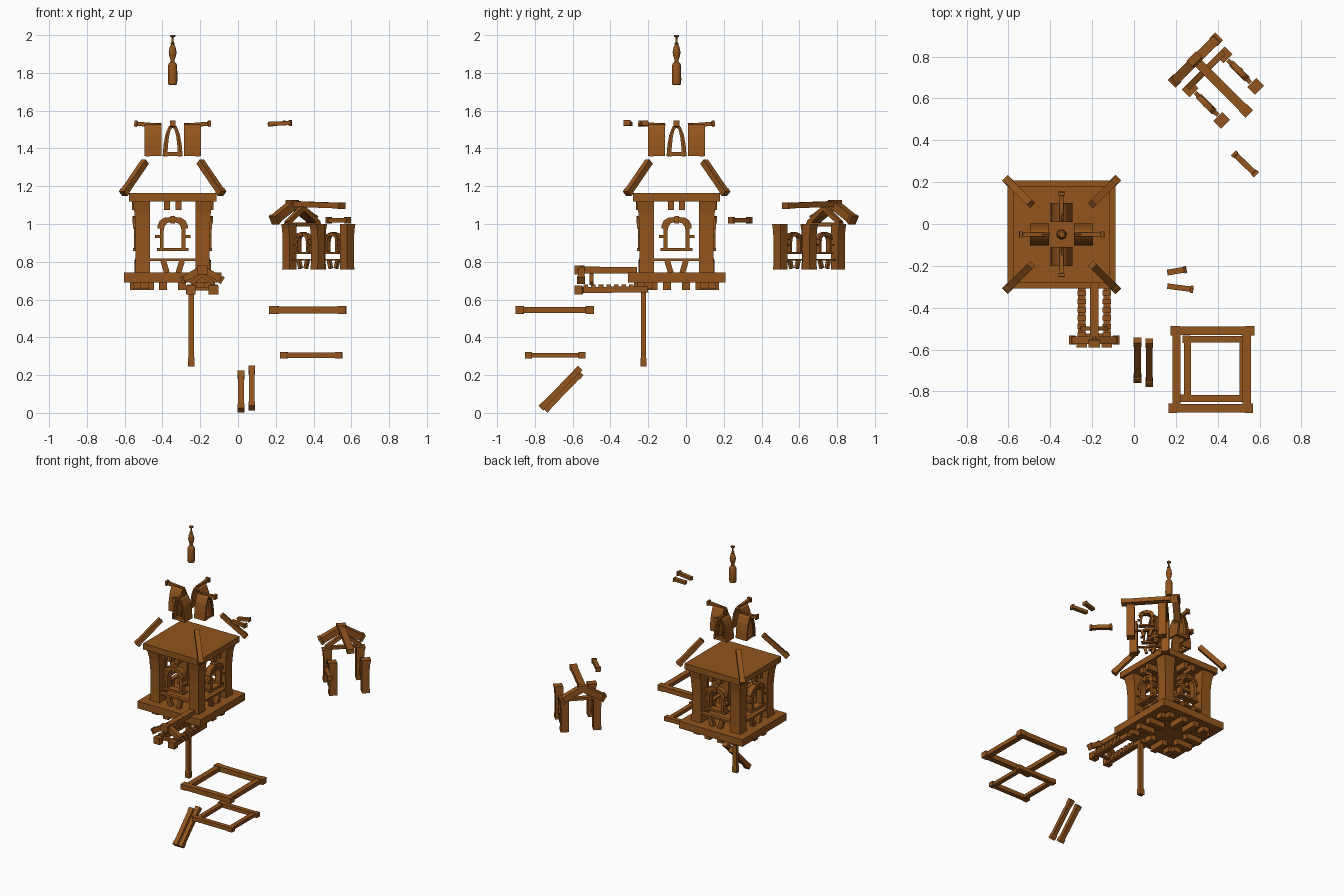
import bpy, bmesh
from math import sin, cos, pi, radians
from mathutils import Vector, Matrix

if "Cube" in bpy.data.objects:
    bpy.data.objects.remove(bpy.data.objects["Cube"])

wood = bpy.data.materials.new("brown_wood")
wood.diffuse_color = (0.29, 0.09, 0.012, 1)
wood.use_nodes = True
wood.node_tree.nodes["Principled BSDF"].inputs["Base Color"].default_value = wood.diffuse_color
I = Matrix.Identity(4)


def loft(name, rings, M=I):
    """Skin matching rings of points and cap both ends."""
    bm = bmesh.new()
    vs = [[bm.verts.new(M @ Vector(p)) for p in r] for r in rings]
    n = len(vs[0])
    for r, s in zip(vs, vs[1:]):
        for i in range(n):
            bm.faces.new((r[i], r[(i + 1) % n], s[(i + 1) % n], s[i]))
    bm.faces.new(vs[0])
    bm.faces.new(vs[-1])
    bmesh.ops.recalc_face_normals(bm, faces=bm.faces)
    me = bpy.data.meshes.new(name)
    bm.to_mesh(me)
    bm.free()
    me.materials.append(wood)
    ob = bpy.data.objects.new(name, me)
    bpy.context.collection.objects.link(ob)
    return ob


def beam(name, a, b, w, h, e0=1.0, e1=1.0, M=I):
    """Timber from a to b; e0/e1 thicken its two end blocks."""
    a, b = Vector(a), Vector(b)
    d = (b - a).normalized()
    side = d.cross(Vector((0, 0, 1)))
    side = side.normalized() if side.length > 0.01 else Vector((1, 0, 0))
    up = side.cross(d)
    st = [(0, e0), (1, e1)]
    if e0 != 1:
        st += [(0.10, e0), (0.12, 1)]
    if e1 != 1:
        st += [(0.88, 1), (0.90, e1)]
    rings = []
    for t, k in sorted(st):
        c = a.lerp(b, t)
        rings.append([c + side * (sx * w * k / 2) + up * (sy * h * k / 2)
                      for sx, sy in ((-1, -1), (1, -1), (1, 1), (-1, 1))])
    return loft(name, rings, M)


def box(name, x0, x1, y0, y1, z0, z1, M=I):
    return loft(name, [[(x0, y0, z), (x1, y0, z), (x1, y1, z), (x0, y1, z)] for z in (z0, z1)], M)


def prism(name, pts, y0, y1, M=I):
    return loft(name, [[(x, y, z) for x, z in pts] for y in (y0, y1)], M)


def arch(half, t):
    """Symmetric U band: half is the right outline, t its thickness."""
    outer = half + [(-x, z) for x, z in reversed(half) if x > 0]
    k = max(x for x, z in half)
    zb, zt = half[0][1], half[-1][1]
    inner = [(x * (k - t) / k, zb + (z - zb) * (zt - zb - t) / (zt - zb)) for x, z in outer]
    return outer + inner[::-1]


def window(tag, M):
    """Arched window with sill, latches, rail and struts; floor at z = 0."""
    half = [(.068, .125), (.068, .235), (.06, .265), (.04, .285), (0, .29)]
    prism(tag + "_window_frame", arch(half, .02), -.022, .022, M)
    hood = [(.08, .235), (.08, .252), (.068, .278), (.045, .293), (0, .298)]
    prism(tag + "_window_hood", arch(hood, .016), -.026, .012, M)
    box(tag + "_keystone", -.012, .012, -.03, .02, .262, .302, M)
    box(tag + "_window_sill", -.084, .084, -.026, .024, .118, .134, M)
    box(tag + "_rail", -.12, .12, -.015, .015, .064, .078, M)
    for s in (-1, 1):
        box(tag + "_latch", s * .078 - .016, s * .078 + .016, -.022, .01, .187, .202, M)
        beam(tag + "_strut", (s * .05, -.005, .066), (s * .03, -.005, 0), .028, .03, M=M)


# Main tower, built around its own axis
C = Matrix.Translation((-.346, -.05, 0))
box("platform", -.258, .258, -.258, .258, .69, .742, C)
box("top_plate", -.231, .231, -.231, .231, 1.12, 1.163, C)

for k in range(4):
    R = C @ Matrix.Rotation(k * pi / 2, 4, 'Z')
    # corner post flaring outward at the top
    rings = []
    for z, o in ((.735, .2), (.79, .196), (.97, .196), (1.06, .202), (1.125, .214)):
        rings.append([(-o, -o, z), (-.12, -o, z), (-.12, -.12, z), (-o, -.12, z)])
    loft("corner_post", rings, R)
    # loose hip rafter above each corner
    beam("hip_rafter", (-.262, -.262, 1.16), (-.146, -.146, 1.33), .034, .032, 1.15, 1, R)
    window("tower", R @ Matrix.Translation((0, -.183, .74)))
    # brackets above the window and under the platform
    for s in (-1, 1):
        box("eave_bracket", s * .03 - .016, s * .03 + .016, -.215, -.13, 1.075, 1.122, R)
        box("floor_bracket", s * .05 - .021, s * .05 + .021, -.225, -.1, .65, .692, R)
        box("floor_corner_bracket", s * .148 - .024, s * .148 + .024, -.21, -.15, .655, .692, R)
    # dormer: pointed arch roof, face frame, sill and ridge
    half = [(.053, 1.36), (.048, 1.42), (.038, 1.475), (.022, 1.515), (0, 1.535)]
    prism("dormer_roof", arch(half, .013), -.15, -.06, R)
    prism("dormer_frame", arch([(x * .9, z - .002) for x, z in half], .02), -.142, -.122, R)
    box("dormer_sill", -.05, .05, -.146, -.12, 1.36, 1.38, R)
    beam("dormer_ridge", (0, -.06, 1.52), (0, -.203, 1.532), .02, .022, 1, 1.5, R)

# Finial, turned
prof = [(.008, 1.735), (.023, 1.738), (.025, 1.76), (.024, 1.84), (.02, 1.85), (.011, 1.858),
        (.011, 1.87), (.018, 1.89), (.021, 1.91), (.016, 1.935), (.009, 1.95), (.012, 1.956),
        (.006, 1.962), (.005, 1.988), (.014, 1.992), (.014, 2.0)]
f = loft("finial", [[(r * cos(i * pi / 6), r * sin(i * pi / 6), z) for i in range(12)] for r, z in prof], C)
bpy.context.view_layer.objects.active = f
f.select_set(True)
bpy.ops.object.shade_smooth_by_angle(angle=radians(35))

# Small porch in front of the tower
beam("porch_ridge", (-.19, -.59, .757), (-.19, -.26, .755), .042, .035, 1.35, 1)
for s in (-1, 1):
    x = -.19 + s * .06
    beam("porch_joist", (x, -.59, .65), (x, -.2, .654), .034, .032, 1.5, 1)
    for i in range(7):
        y = -.53 + i * .04
        box("joist_tooth", x - .021, x + .021, y - .012, y + .012, .645, .68)
    beam("porch_rafter", (-.19, -.555, .765), (-.19 + s * .11, -.555, .7), .036, .034, 1, 1.2)
    beam("porch_brace", (-.19, -.5, .73), (-.19 + s * .06, -.5, .685), .02, .018)
beam("porch_tie", (-.255, -.535, .657), (-.125, -.535, .657), .025, .02)
beam("porch_post", (-.247, -.225, .245), (-.247, -.225, .67), .03, .026, 1.2, 1)

# Turned bay at the back right
B = Matrix.Translation((.425, .652, 0)) @ Matrix.Rotation(-pi / 4, 4, 'Z')
for s in (-1, 1):
    W = B @ (I if s < 0 else Matrix.Rotation(pi, 4, 'Z'))
    for t in (-1, 1):
        rings = []
        for z, o in ((.76, .028), (.8, .025), (.92, .025), (.97, .029), (1.0, .036)):
            x, y = t * .106, -.11
            rings.append([(x - .026, y - o, z), (x + .026, y - o, z),
                          (x + .026, y + .026, z), (x - .026, y + .026, z)])
        loft("bay_post", rings, W)
    window("bay", W @ Matrix.Translation((0, -.11, .765)) @ Matrix.Scale(.64, 4))
    beam("bay_rafter", (-.186, 0, 1.105), (-.186, s * .148, 1.02), .046, .044, 1, 1.12, B)
    beam("bay_inner_rafter", (-.118, 0, 1.085), (-.118, s * .115, 1.005), .028, .024, M=B)
beam("bay_tie", (-.118, -.125, .997), (-.118, .125, .997), .03, .02, M=B)
beam("bay_ridge", (-.214, 0, 1.107), (.178, 0, 1.097), .045, .03, 1.4, 1.1, B)

# Loose turned pin
beam("loose_pin", (.475, .34, 1.02), (.585, .235, 1.02), .028, .026, 1.25, 1.25)

# Loose ridge tips
beam("loose_tip", (.16, -.232, 1.525), (.25, -.217, 1.535), .028, .02, 1, 1.25)
beam("loose_tip", (.16, -.297, 1.53), (.283, -.313, 1.535), .026, .022, 1, 1.35)

# Two square frames lying flat: (x0, x1, y0, y1, z, timber size)
for tag, x0, x1, y0, y1, z, w in (("upper", .165, .575, -.9, -.49, .545, .04),
                                  ("lower", .222, .552, -.85, -.535, .305, .032)):
    h = w / 2
    beam(tag + "_frame_front", (x0, y0 + h, z), (x1 - .005, y0 + h, z), w, w * .9, 1.12, 1.12)
    beam(tag + "_frame_back", (x0 + .01, y1 - h, z), (x1, y1 - h, z), w, w * .9, 1.12, 1.12)
    for x in (x0 + .018 + h, x1 - .016 - h):
        beam(tag + "_frame_side", (x, y0 + h, z), (x, y1 - h, z), w, w * .75)

# Two leaning braces
beam("brace", (.017, -.747, .014), (.017, -.555, .212), .032, .032, 1.15, 1.15)
beam("brace", (.073, -.768, .026), (.073, -.56, .238), .03, .03, 1.15, 1.15)
